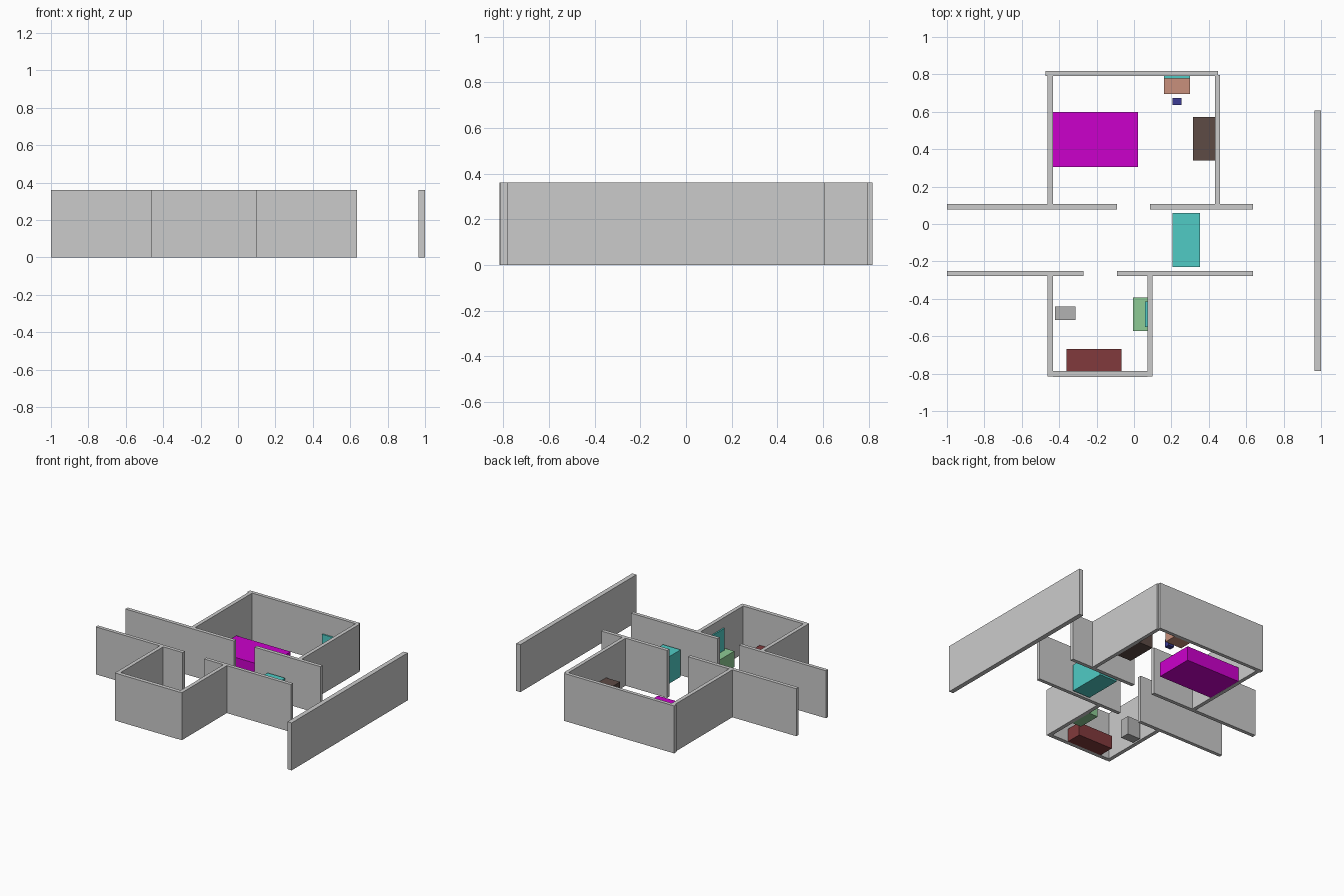
import bpy

H = 0.36  # wall height


def material(name, rgb):
    m = bpy.data.materials.new(name)
    m.diffuse_color = (*rgb, 1)
    return m


def box(name, x0, x1, y0, y1, z0, z1, mat=None):
    bpy.ops.mesh.primitive_cube_add(size=1, location=((x0 + x1) / 2, (y0 + y1) / 2, (z0 + z1) / 2))
    ob = bpy.context.object
    ob.name = name
    ob.scale = (x1 - x0, y1 - y0, z1 - z0)
    bpy.ops.object.transform_apply(location=False, rotation=False, scale=True)
    if mat:
        ob.data.materials.append(mat)
    return ob


# Walls: name, x range, y range
for name, *r in [
    ("bedroom_back_wall", -0.472, 0.45, 0.79, 0.817),
    ("bedroom_left_wall", -0.463, -0.434, 0.105, 0.79),
    ("bedroom_right_wall", 0.433, 0.461, 0.105, 0.797),
    ("corridor_back_wall_left", -1.0, -0.09, 0.078, 0.106),
    ("corridor_back_wall_right", 0.085, 0.637, 0.078, 0.106),
    ("corridor_front_wall_left", -1.0, -0.27, -0.277, -0.25),
    ("corridor_front_wall_right", -0.09, 0.637, -0.277, -0.25),
    ("bathroom_left_wall", -0.463, -0.434, -0.815, -0.277),
    ("bathroom_right_wall", 0.071, 0.1, -0.815, -0.277),
    ("bathroom_front_wall", -0.434, 0.071, -0.817, -0.787),
    ("outer_right_wall", 0.965, 1.0, -0.785, 0.607),
]:
    box(name, *r, 0, H)

teal = material("teal", (0.08, 0.60, 0.56))

# Bedroom furniture
box("bed", -0.433, 0.022, 0.305, 0.60, 0, 0.11, material("magenta", (0.6, 0.0, 0.6)))
box("desk", 0.16, 0.30, 0.695, 0.79, 0, 0.10, material("salmon", (0.58, 0.28, 0.20)))
box("desk_mirror", 0.16, 0.30, 0.779, 0.79, 0.10, 0.21, teal)
box("stool", 0.207, 0.255, 0.635, 0.675, 0, 0.06, material("blue", (0.045, 0.045, 0.30)))
box("dresser", 0.315, 0.433, 0.34, 0.573, 0, 0.15, material("brown", (0.11, 0.07, 0.06)))

# Corridor cabinet
box("corridor_cabinet", 0.206, 0.354, -0.23, 0.06, 0, 0.205, teal)

# Bathroom furniture
box("bathtub", -0.36, -0.068, -0.787, -0.667, 0, 0.10, material("maroon", (0.22, 0.042, 0.045)))
box("toilet", -0.422, -0.314, -0.512, -0.44, 0, 0.14, material("pale_grey", (0.45, 0.45, 0.45)))
box("washstand", -0.005, 0.071, -0.573, -0.394, 0, 0.12, material("green", (0.27, 0.60, 0.30)))
box("bathroom_mirror", 0.06, 0.071, -0.55, -0.415, 0.12, 0.285, teal)
